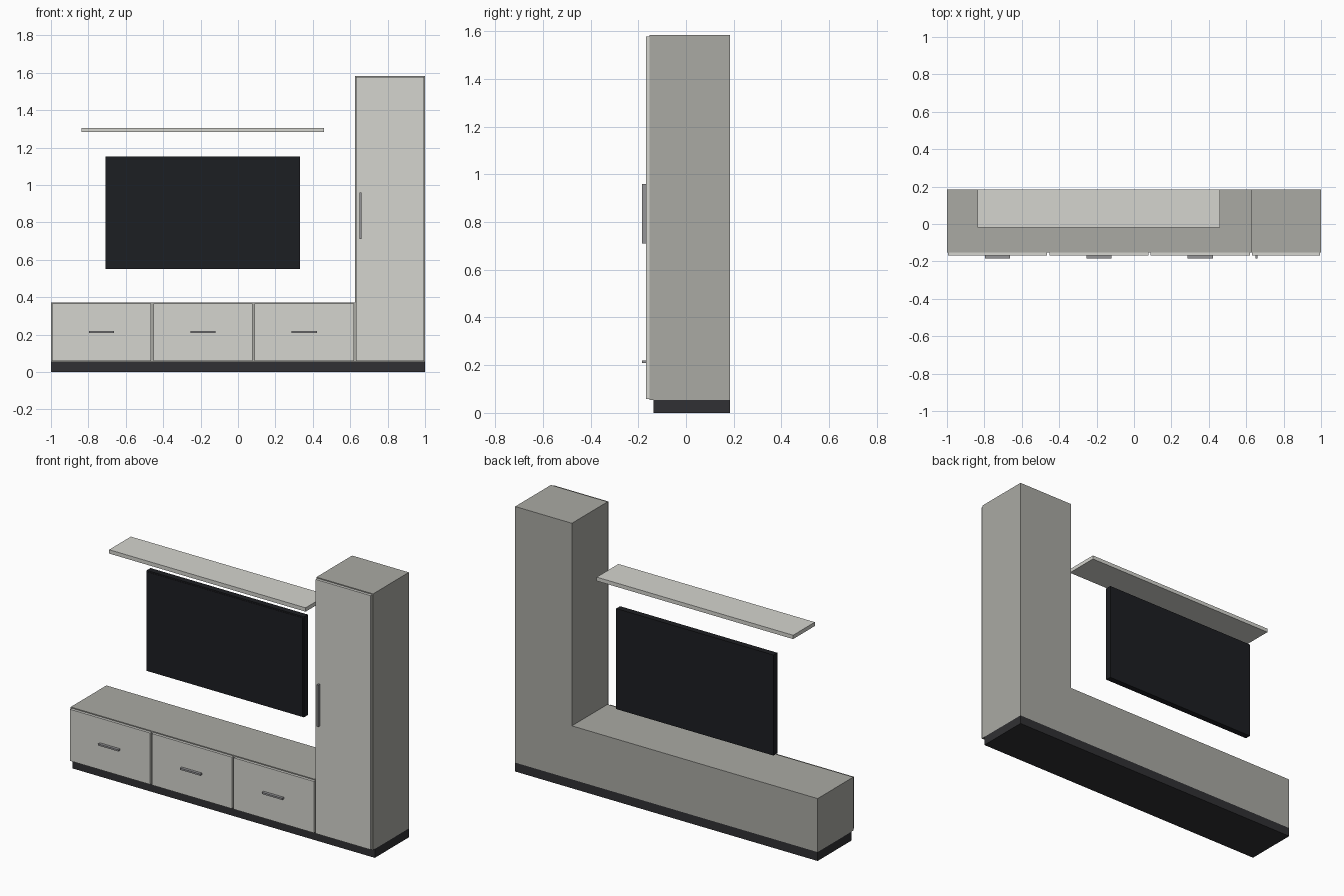
import bpy
import bmesh

if "Cube" in bpy.data.objects:
    bpy.data.objects.remove(bpy.data.objects["Cube"])


def material(name, rgb):
    m = bpy.data.materials.new(name)
    m.diffuse_color = (*rgb, 1)
    m.use_nodes = True
    m.node_tree.nodes["Principled BSDF"].inputs["Base Color"].default_value = m.diffuse_color
    return m


CARCASS = material("carcass_grey", (0.40, 0.40, 0.37))
FRONT = material("light_front", (0.66, 0.66, 0.62))
METAL = material("handle_metal", (0.30, 0.30, 0.31))
DARK = material("plinth_dark", (0.03, 0.03, 0.033))
BLACK = material("tv_black", (0.012, 0.013, 0.016))


def box(name, x, y, z, mat):
    """Axis-aligned box from (min, max) ranges, origin at its centre."""
    bm = bmesh.new()
    bmesh.ops.create_cube(bm, size=1)
    bmesh.ops.scale(bm, verts=bm.verts, vec=(x[1] - x[0], y[1] - y[0], z[1] - z[0]))
    mesh = bpy.data.meshes.new(name)
    bm.to_mesh(mesh)
    bm.free()
    mesh.materials.append(mat)
    ob = bpy.data.objects.new(name, mesh)
    ob.location = [(a + b) / 2 for a, b in (x, y, z)]
    bpy.context.collection.objects.link(ob)
    return ob


BACK, FACE = 0.185, -0.152           # rear plane and carcass front
DOOR_Y = (-0.168, FACE)
HANDLE_Y = (-0.185, -0.168)
BASE, LOW, TALL = 0.053, 0.373, 1.584  # plinth, low and tall cabinet tops
SPLIT, GAP = 0.625, 0.006

# Carcasses and recessed plinth
box("plinth", (-1, 1), (-0.136, BACK), (0, BASE), DARK)
box("low_cabinet", (-1, SPLIT), (FACE, BACK), (BASE, LOW), CARCASS)
box("tall_cabinet", (SPLIT, 1), (FACE, BACK), (BASE, TALL), CARCASS)

# Three drawer fronts with horizontal handles
width = (SPLIT + 1) / 3
for i in range(3):
    x0 = -1 + i * width
    mid = x0 + width / 2
    box(f"drawer_front_{i + 1}", (x0 + GAP, x0 + width - GAP), DOOR_Y,
        (BASE + GAP, LOW - GAP), FRONT)
    box(f"drawer_handle_{i + 1}", (mid - 0.067, mid + 0.067), HANDLE_Y,
        (0.21, 0.22), METAL)

# Tall door with vertical handle
box("tall_door", (SPLIT + GAP, 1 - GAP), DOOR_Y, (BASE + GAP, TALL - GAP), FRONT)
box("tall_door_handle", (0.65, 0.66), HANDLE_Y, (0.71, 0.96), METAL)

# Wall shelf and television
box("wall_shelf", (-0.838, 0.461), (-0.02, BACK), (1.283, 1.306), FRONT)
box("television", (-0.708, 0.332), (0.149, BACK), (0.552, 1.153), BLACK)
box("television_screen", (-0.700, 0.324), (0.147, 0.149), (0.560, 1.145), BLACK)
